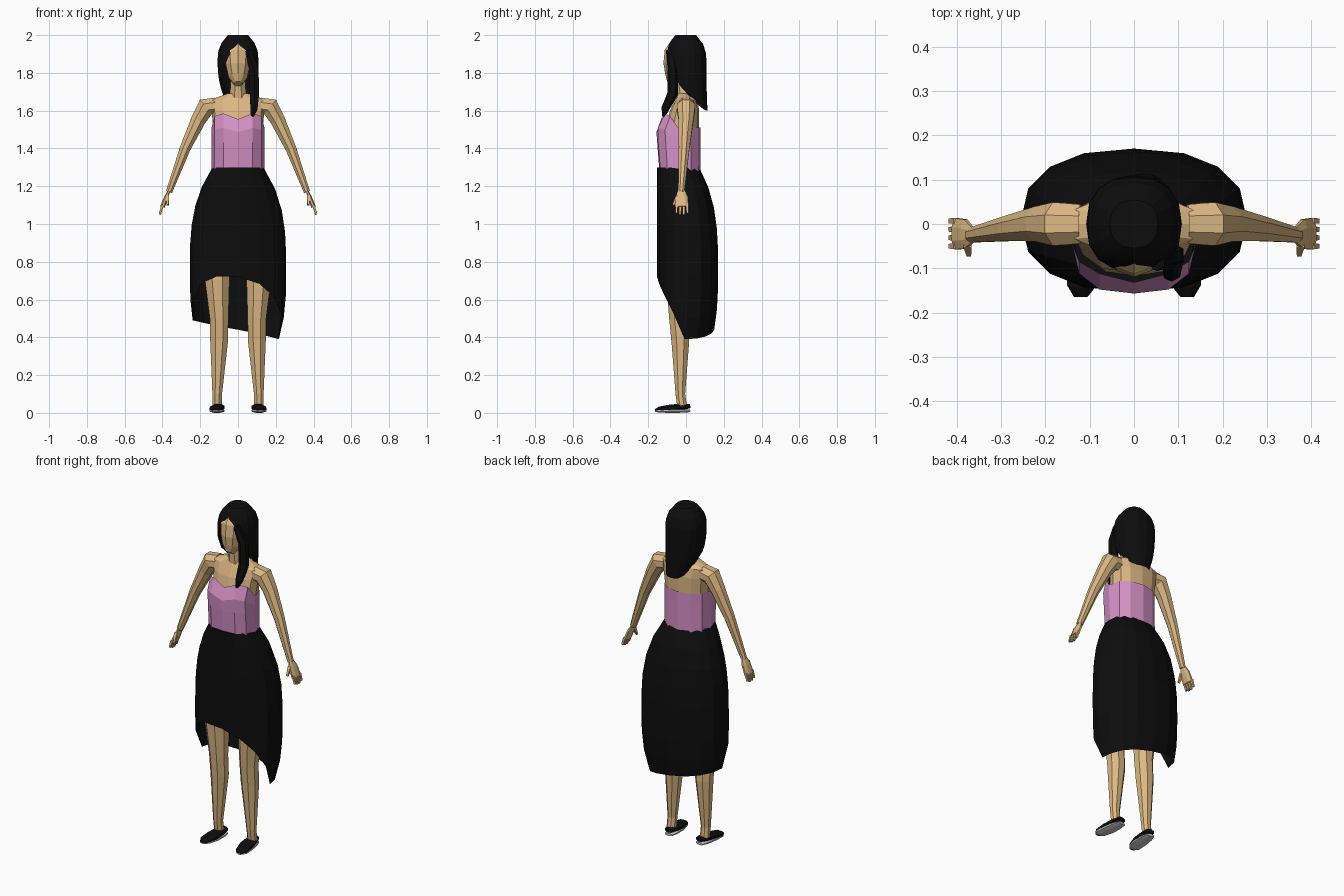
import bpy, bmesh
from math import sin, cos, pi, copysign
from mathutils import Vector

if "Cube" in bpy.data.objects:
    bpy.data.objects.remove(bpy.data.objects["Cube"], do_unlink=True)


def make_material(name, *colour):
    material = bpy.data.materials.new(name)
    material.use_nodes = True
    material.diffuse_color = (*colour, 1)
    shader = material.node_tree.nodes["Principled BSDF"]
    shader.inputs["Base Color"].default_value = (*colour, 1)
    return material


skin = make_material("skin", .72, .48, .23)
pink = make_material("pink cloth", .66, .28, .56)
black = make_material("black", .004, .004, .004)
grey = make_material("pale grey sole", .6, .6, .6)


def loft(name, rings, material, cap_start=True, cap_end=True):
    """Join rings of equal length with flat faces."""
    bm = bmesh.new()
    rows = [[bm.verts.new(point) for point in ring] for ring in rings]
    count = len(rows[0])
    for upper, lower in zip(rows, rows[1:]):
        for i in range(count):
            j = (i + 1) % count
            bm.faces.new((upper[i], upper[j], lower[j], lower[i]))
    if cap_start:
        bm.faces.new(rows[0])
    if cap_end:
        bm.faces.new(rows[-1])
    bmesh.ops.recalc_face_normals(bm, faces=bm.faces)
    mesh = bpy.data.meshes.new(name)
    bm.to_mesh(mesh)
    bm.free()
    mesh.materials.append(material)
    bpy.context.collection.objects.link(bpy.data.objects.new(name, mesh))


def tube(name, path, material, side=1, flat=1, sides=8, across=(0, 1, 0)):
    """Limb through (x, y, z, radius) points, thinned by flat at right angles to across."""
    centres = [Vector((side * x, y, z)) for x, y, z, radius in path]
    last = len(path) - 1
    rings = []
    for k, centre in enumerate(centres):
        along = (centres[min(k + 1, last)] - centres[max(k - 1, 0)]).normalized()
        thin = Vector(across).cross(along).normalized()
        wide = along.cross(thin)
        radius = path[k][-1] * 1.06
        angles = [2 * pi * (i + .5) / sides for i in range(sides)]
        rings.append([centre + radius * (thin * cos(a) * flat + wide * sin(a)) for a in angles])
    loft(name, rings, material)


def oval(angle, width, front, back):
    """Point on a slightly squared oval; angle zero faces the front."""
    across = copysign(abs(sin(angle)) ** .85, sin(angle))
    forward = copysign(abs(cos(angle)) ** .85, cos(angle))
    return width * across, (back - front) / 2 - (front + back) / 2 * forward


def drape(name, top, shape, hem, material, columns=16, steps=8, capped=True):
    """Hang a shell from a level top down (or up) to a hem that varies with angle."""
    angles = [2 * pi * i / columns for i in range(columns)]
    rings = []
    for step in range(steps + 1):
        heights = [top + (hem(a) - top) * step / steps for a in angles]
        rings.append([(*shape(a, z), z) for a, z in zip(angles, heights)])
    loft(name, rings, material, capped, False)


# Skirt: full at the thighs, hem raised in front and lower on the left
def skirt_shape(angle, z):
    fullness = 1 - abs((z - .76) / .54) ** 3
    return oval(angle, .135 + .12 * fullness, .153, .07 + .1 * fullness)


def skirt_hem(angle):
    return .44 + .28 * max(0, cos(angle)) ** .8 - .05 * sin(angle)


drape("skirt", 1.3, skirt_shape, skirt_hem, black)


# Hair: domed crown, long back swept together and low
def hair_shape(angle, z):
    crown = z > 1.87
    taper = abs((z - 1.87) / (.13 if crown else .27)) ** 2.5
    size = .108 * (1 - taper / 2)
    sweep = 0 if crown else taper
    x, y = oval(angle, size, size, size)
    return x + .02 * sweep, y + .06 * sweep


def hair_hem(angle):
    return 1.6 + .32 * (.5 + cos(angle) / 2) ** 2.4


drape("hair", 2, hair_shape, hair_hem, black)
tube("hair_lock", [(.05, -.085, 1.92, .02), (.085, -.07, 1.82, .026), (.087, -.07, 1.69, .027),
                   (.085, -.11, 1.61, .02), (.075, -.118, 1.57, .008)], black, sides=6)


# Bodice: widest at the bust, with a sweetheart neckline
def bodice_shape(angle, z):
    front = min(.15 + .08 * (z - 1.3), .166 - .5 * (z - 1.5))
    x, y = oval(angle, .14, front, .078)
    return x, y * (.95 if angle == 0 else 1)


def neckline(angle):
    dip = .035 if angle == 0 else 0
    return 1.51 + .08 * max(0, cos(angle)) ** .4 - dip


drape("bodice", 1.28, bodice_shape, neckline, pink, columns=12, steps=4, capped=False)

# Trunk rows: height, half width, front depth, back depth
trunk = [(1.2, .11, .12, .05), (1.5, .13, .11, .07), (1.6, .14, .085, .07),
         (1.655, .15, .06, .06), (1.69, .06, .045, .04)]
trunk_angles = [2 * pi * i / 12 for i in range(12)]
loft("trunk", [[(*oval(a, *size), z) for a in trunk_angles] for z, *size in trunk], skin)

# Neck and head
tube("neck", [(0, -.01, 1.67, .045), (0, -.03, 1.8, .036)], skin)
tube("head", [(0, -.078, 1.742, .024), (0, -.055, 1.78, .056), (0, -.045, 1.84, .071),
              (0, -.035, 1.9, .076), (0, -.01, 1.96, .06)], skin, flat=.9, sides=10)

# Limbs, hands and shoes, mirrored
leg = [(.1, -.02, 1, .08), (.11, -.04, .7, .066), (.1, -.04, .5, .05),
       (.1, -.03, .38, .048), (.11, -.03, .1, .026), (.11, -.02, .03, .026)]
arm = [(.12, 0, 1.625, .045), (.17, 0, 1.62, .05), (.21, 0, 1.55, .04),
       (.28, -.01, 1.4, .029), (.365, -.025, 1.17, .017)]
hand = [(.364, -.025, 1.18, .018), (.38, -.023, 1.14, .034), (.4, -.022, 1.09, .036)]
thumb = [(.375, -.045, 1.15, .012), (.372, -.068, 1.1, .007)]
shoe = [(.1, .02, .036, .024), (.105, -.02, .032, .034), (.11, -.08, .026, .038),
        (.12, -.14, .018, .032), (.12, -.163, .012, .016)]
sole = [(x, y, .011, radius) for x, y, z, radius in shoe]

for word, side in (("left", 1), ("right", -1)):
    tube(word + "_leg", leg, skin, side)
    tube(word + "_arm", arm, skin, side)
    tube(word + "_hand", hand, skin, side, flat=.35)
    tube(word + "_thumb", thumb, skin, side, sides=4)
    for finger in range(4):
        y = -.05 + .019 * finger
        tip = 1.045 + .008 * abs(finger - 1.5)
        tube(f"{word}_finger_{finger + 1}", [(.4, y, 1.1, .009), (.413, y, tip, .007)],
             skin, side, sides=4)
    tube(word + "_shoe", shoe, black, side, flat=.5, across=(1, 0, 0))
    tube(word + "_sole", sole, grey, side, flat=.3, across=(1, 0, 0))
